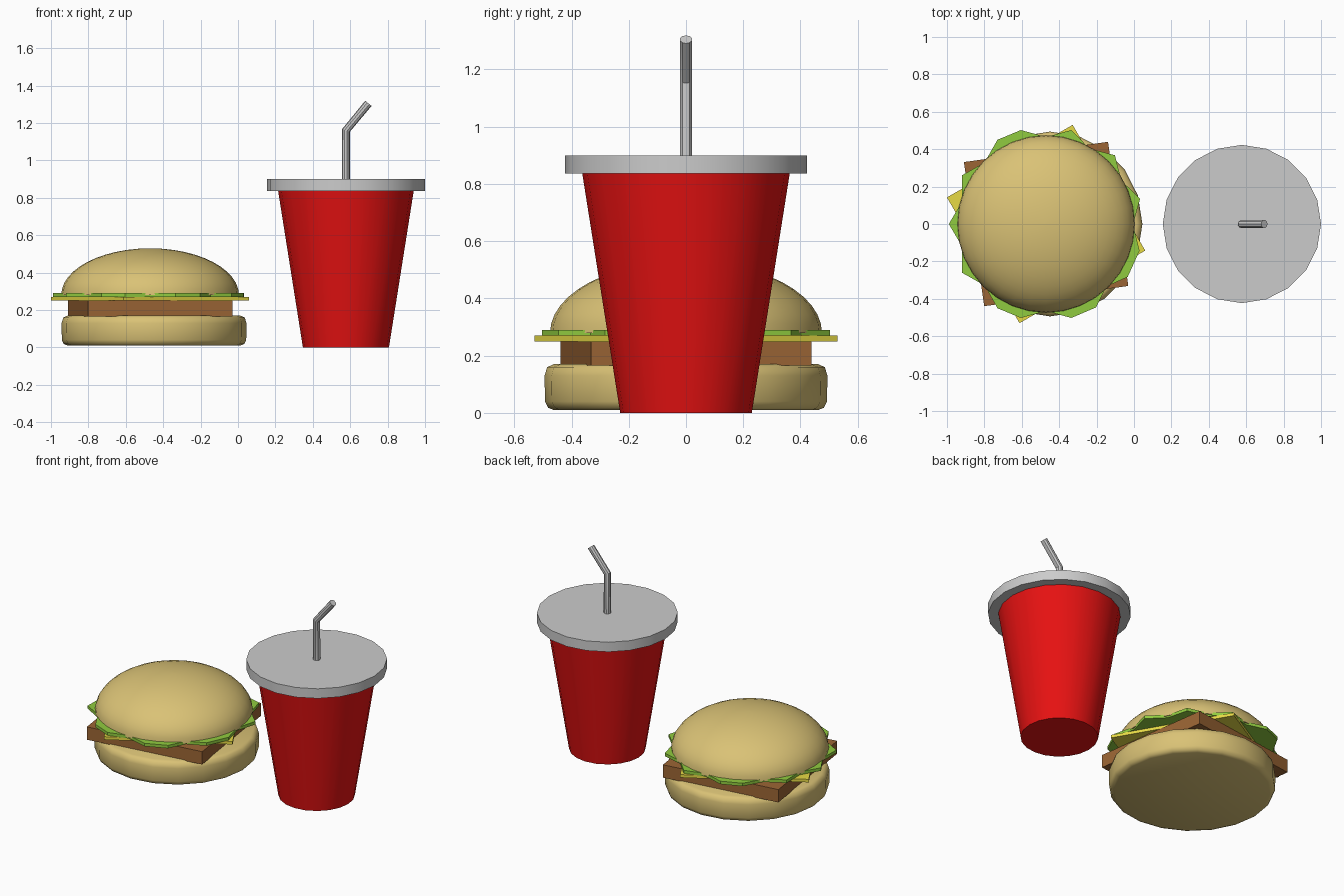
import bpy, bmesh
from math import sin, cos, pi, radians, sqrt

if "Cube" in bpy.data.objects:
    bpy.data.objects.remove(bpy.data.objects["Cube"])

BURGER_X, CUP_X = -0.47, 0.577


def material(name, rgb):
    mat = bpy.data.materials.new(name)
    mat.diffuse_color = (*rgb, 1)
    mat.use_nodes = True
    mat.node_tree.nodes["Principled BSDF"].inputs["Base Color"].default_value = mat.diffuse_color
    return mat


def finish(obj, mat=None, angle=None):
    if mat:
        obj.data.materials.append(mat)
    if angle:
        bpy.ops.object.select_all(action='DESELECT')
        obj.select_set(True)
        bpy.context.view_layer.objects.active = obj
        bpy.ops.object.shade_smooth_by_angle(angle=radians(angle))
    return obj


def from_bmesh(name, bm, x):
    bmesh.ops.recalc_face_normals(bm, faces=bm.faces)
    mesh = bpy.data.meshes.new(name)
    bm.to_mesh(mesh)
    bm.free()
    obj = bpy.data.objects.new(name, mesh)
    obj.location.x = x
    bpy.context.collection.objects.link(obj)
    return obj


def lathe(name, profile, sides, x, mat=None, angle=35):
    """Revolve (radius, z) pairs, bottom to top, with flat end caps."""
    bm = bmesh.new()
    rings = [[bm.verts.new((r * cos(2 * pi * i / sides), r * sin(2 * pi * i / sides), z))
              for i in range(sides)] for r, z in profile]
    for a, b in zip(rings, rings[1:]):
        for i in range(sides):
            j = (i + 1) % sides
            bm.faces.new((a[i], a[j], b[j], b[i]))
    bm.faces.new(rings[0][::-1])
    bm.faces.new(rings[-1])
    return finish(from_bmesh(name, bm, x), mat, angle)


def slab(name, polar, z0, z1, x, mat):
    """Flat slice from an outline of (degrees, radius) pairs."""
    bm = bmesh.new()
    face = bm.faces.new([bm.verts.new((r * cos(radians(a)), r * sin(radians(a)), z0))
                         for a, r in polar])
    top = bmesh.ops.extrude_face_region(bm, geom=[face])["geom"]
    if not face.is_valid:
        bm.faces.new([v for v in bm.verts if v not in top])
    bmesh.ops.translate(bm, vec=(0, 0, z1 - z0),
                        verts=[v for v in top if isinstance(v, bmesh.types.BMVert)])
    return finish(from_bmesh(name, bm, x), mat)


def square(side, turn):
    return [(turn + 45 + 90 * k, side / sqrt(2)) for k in range(4)]


bun = material("bun", (0.70, 0.54, 0.18))
meat = material("meat", (0.33, 0.13, 0.035))
yellow = material("cheese", (0.8, 0.7, 0.06))
green = material("lettuce", (0.28, 0.6, 0.05))
red = material("red", (0.8, 0.006, 0.006))

# Buns
lathe("bottom_bun", [(0.462, 0.01), (0.482, 0.018), (0.493, 0.04), (0.494, 0.13),
                     (0.485, 0.16), (0.462, 0.17)], 20, -0.449, bun, 50)
dome = [(0.475 * cos(t), 0.28 + 0.25 * sin(t))
        for t in (pi / 2 * k / 12 for k in range(12))]
lathe("top_bun", dome + [(0.01, 0.53)], 32, BURGER_X, bun)

# Square patty and cheese, each turned a little
slab("patty", square(0.778, 8), 0.165, 0.25, BURGER_X, meat)
slab("cheese", square(0.776, 30), 0.25, 0.27, BURGER_X, yellow)

# Lettuce: ragged leaf, tips joined by notches tucked under the bun
tips = [15, 45, 75, 105, 120, 150, 180, 210, 240, 255, 285, 301, 327, 344]
outline = []
for a, b in zip(tips, tips[1:] + [tips[0] + 360]):
    outline.append((a, 0.52))
    if b - a > 18:
        outline.append(((a + b) / 2, 0.465))
slab("lettuce", outline, 0.27, 0.29, BURGER_X, green)

# Cup and lid
lathe("cup", [(0.23, 0), (0.363, 0.84)], 20, CUP_X, red)
lathe("lid", [(0.423, 0.836), (0.423, 0.90)], 20, CUP_X)

# Bent straw
curve = bpy.data.curves.new("straw", 'CURVE')
curve.dimensions = '3D'
curve.bevel_depth = 0.022
curve.bevel_resolution = 3
curve.use_fill_caps = True
spline = curve.splines.new('POLY')
path = [(0, 0.88), (0, 1.16), (0.12, 1.305)]
spline.points.add(len(path) - 1)
for p, (x, z) in zip(spline.points, path):
    p.co = (x, 0, z, 1)
straw = bpy.data.objects.new("straw", curve)
straw.location.x = CUP_X
bpy.context.collection.objects.link(straw)
bpy.context.view_layer.objects.active = straw
straw.select_set(True)
bpy.ops.object.select_all(action='DESELECT')
straw.select_set(True)
bpy.ops.object.convert(target='MESH')
finish(bpy.context.view_layer.objects.active, angle=35)
